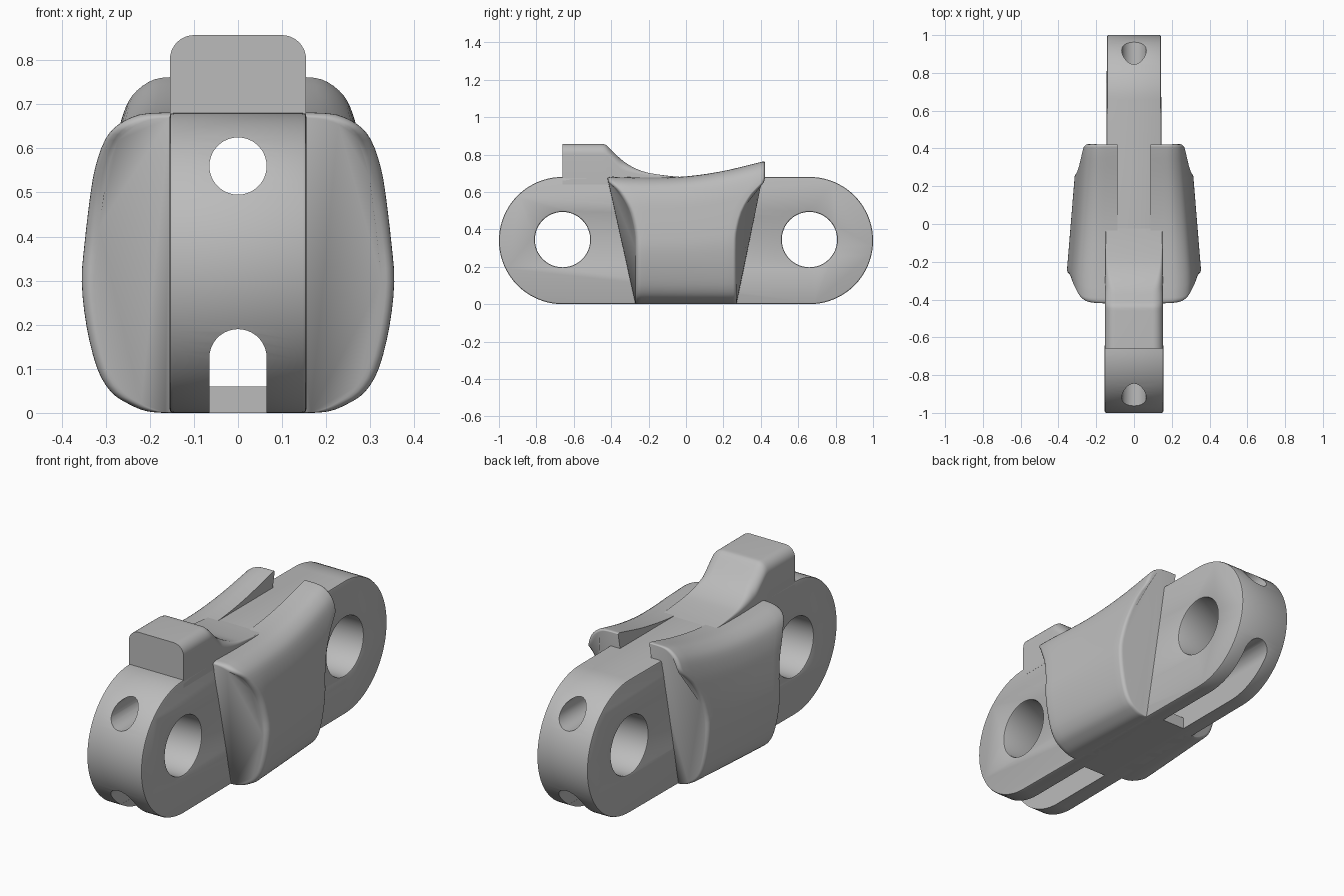
import bpy, bmesh, math
from mathutils import Vector

cube = bpy.data.objects.get("Cube")
if cube:
    bpy.data.objects.remove(cube, do_unlink=True)

steel = bpy.data.materials.new("plain_grey")
steel.use_nodes = True
steel.diffuse_color = (0.5, 0.5, 0.5, 1)
bsdf = next(n for n in steel.node_tree.nodes if n.type == 'BSDF_PRINCIPLED')
bsdf.inputs["Base Color"].default_value = (0.5, 0.5, 0.5, 1)


def make_object(name, bm):
    bmesh.ops.recalc_face_normals(bm, faces=bm.faces)
    mesh = bpy.data.meshes.new(name)
    bm.to_mesh(mesh)
    bm.free()
    obj = bpy.data.objects.new(name, mesh)
    mesh.materials.append(steel)
    bpy.context.scene.collection.objects.link(obj)
    return obj


def activate(obj):
    bpy.ops.object.select_all(action='DESELECT')
    obj.select_set(True)
    bpy.context.view_layer.objects.active = obj


def smooth(obj, angle=35):
    activate(obj)
    bpy.ops.object.shade_smooth_by_angle(angle=math.radians(angle))


def loft(name, rings):
    """Join closed rings of equal length and cap both ends."""
    bm = bmesh.new()
    rows = [[bm.verts.new(p) for p in ring] for ring in rings]
    n = len(rows[0])
    for a, b in zip(rows, rows[1:]):
        for i in range(n):
            j = (i + 1) % n
            bm.faces.new((a[i], a[j], b[j], b[i]))
    bm.faces.new(rows[0])
    bm.faces.new(rows[-1])
    return make_object(name, bm)


def arc(cx, cy, r, start, end, n):
    angles = [math.radians(start + (end - start) * i / n) for i in range(n + 1)]
    return [(cx + r * math.cos(a), cy + r * math.sin(a)) for a in angles]


def prism_x(name, pts, half):
    return loft(name, [[(x, y, z) for y, z in pts] for x in (-half, half)])


def prism_y(name, pts, y0, y1):
    return loft(name, [[(x, y, z) for x, z in pts] for y in (y0, y1)])


def interp(pts, t):
    """Smooth curve through (t, value) points."""
    if t <= pts[0][0]:
        return pts[0][1]
    for i, ((a, u), (b, v)) in enumerate(zip(pts, pts[1:])):
        if t <= b:
            def slope(k):
                lo, hi = max(k - 1, 0), min(k + 1, len(pts) - 1)
                return (pts[hi][1] - pts[lo][1]) / (pts[hi][0] - pts[lo][0])
            s, h = (t - a) / (b - a), b - a
            return (u * (1 + 2 * s) * (1 - s) ** 2 + v * s * s * (3 - 2 * s)
                    + h * slope(i) * s * (1 - s) ** 2 + h * slope(i + 1) * s * s * (s - 1))
    return pts[-1][1]


# Link body: rounded bar with two pin holes
R, PIN_Y = 0.34, 0.66
body = prism_x("link_body", arc(PIN_Y, R, R, -90, 90, 40) + arc(-PIN_Y, R, R, 90, 270, 40), 0.155)


def cut(cutter):
    cutter.hide_render = True
    mod = body.modifiers.new("cut", 'BOOLEAN')
    mod.operation = 'DIFFERENCE'
    mod.solver = 'EXACT'
    mod.object = cutter
    activate(body)
    bpy.ops.object.modifier_apply(modifier=mod.name)
    bpy.data.objects.remove(cutter, do_unlink=True)


for y in (-PIN_Y, PIN_Y):
    cut(prism_x("pin_cutter", arc(y, 0.345, 0.148, 0, 352.5, 47), 0.5))

# Softened rims
bevel = body.modifiers.new("rims", 'BEVEL')
bevel.width = 0.008
bevel.segments = 2
bevel.limit_method = 'ANGLE'
bevel.angle_limit = math.radians(50)
bpy.ops.object.modifier_apply(modifier=bevel.name)

# Upper round bore, lower arched channel and open slots at each end
B = 0.065
cut(prism_y("bore_cutter", arc(0, 0.56, B, 0, 350, 35), -1.2, 1.2))
cut(prism_y("channel_cutter", arc(0, 0.125, B, 0, 180, 18) + [(-B, 0.06), (B, 0.06)], -1.2, 1.2))
w = B - 0.0005
for s in (-1, 1):
    cut(prism_y("slot_cutter", [(w, 0.1), (-w, 0.1), (-w, -0.1), (w, -0.1)], s * 0.3, s * 1.2))

# Slight taper of the bar towards the back
for v in body.data.vertices:
    if abs(v.co.x) > 0.1:
        t = min(max((v.co.y + PIN_Y) / (2 * PIN_Y), 0), 1)
        v.co.x *= 1 - 0.075 * t
smooth(body)

# Top block with a long concave run-out
block_top = [(-0.45, 0.857), (-0.43, 0.853), (-0.4, 0.825), (-0.35, 0.777), (-0.3, 0.741),
             (-0.25, 0.717), (-0.2, 0.702), (-0.1, 0.687), (0, 0.678)]
rings = []
for y in [-PIN_Y] + [-0.46 + 0.46 * i / 32 for i in range(33)]:
    top, half = interp(block_top, y), 0.1545 - 0.006 * (y + PIN_Y)
    r = min(0.055, max(0.004, (top - 0.68) * 0.6))
    section = [(half, 0.64)] + arc(half - r, top - r, r, 0, 90, 8)
    section += [(-x, z) for x, z in reversed(section)]
    rings.append([(x, y, z) for x, z in section])
smooth(loft("top_block", rings))

# Side wings: curved outer skin, flared ends, top edge sweeping up to the back
wing_top = [(-0.42, 0.682), (-0.2, 0.677), (0, 0.683), (0.2, 0.712), (0.42, 0.765)]
section = [(0.17, 0), (0.21, 0.006), (0.25, 0.03), (0.29, 0.07), (0.322, 0.15), (0.346, 0.29),
           (0.357, 0.44), (0.35, 0.57), (0.336, 0.72), (0.324, 0.82), (0.302, 0.91),
           (0.272, 0.96), (0.225, 0.993), (0.17, 1)]
front_edge = [(0, -0.27), (0.5, -0.27), (0.6, -0.278), (0.74, -0.305), (0.88, -0.36),
              (0.96, -0.41), (1, -0.42)]
back_edge = [(0, 0.27), (0.48, 0.27), (0.56, 0.278), (0.68, 0.305), (0.79, 0.36),
             (0.855, 0.418), (0.9, 0.422), (1, 0.422)]
INNER = 0.088

# Subdivide the section with short straight steps along a smooth path
fine = []
for k in range(len(section) - 1):
    p = [Vector(section[min(max(k + d, 0), len(section) - 1)]) for d in (-1, 0, 1, 2)]
    for i in range(3):
        t = i / 3
        fine.append(p[1] + 0.5 * t * (p[2] - p[0] + t * (2 * p[0] - 5 * p[1] + 4 * p[2] - p[3]
                    + t * (3 * p[1] - p[0] - 3 * p[2] + p[3]))))
fine.append(Vector(section[-1]))
fine = [Vector((INNER, 0))] + fine + [Vector((INNER, 1))]

# Columns: rounded front edge, open span, rounded back edge
fillet = [(0.03 * (1 - math.cos(a)), 0.03 * (1 - math.sin(a)))
          for a in [math.pi / 2 * i / 5 for i in range(6)]]
columns = [("front", o, d) for o, d in fillet]
columns += [("span", i / 14, 0) for i in range(1, 14)]
columns += [("back", o * 0.6, d * 0.6) for o, d in reversed(fillet)]

for side, name in ((1, "left_wing"), (-1, "right_wing")):
    rings = []
    for kind, offset, drop in columns:
        ring = []
        for x, f in fine:
            f = min(max(f, 0), 1)
            yf, yb = interp(front_edge, f), interp(back_edge, f)
            if kind == "front":
                y = yf + offset
            elif kind == "back":
                y = yb - offset
            else:
                y = yf + 0.03 + offset * (yb - yf - 0.048)
            top = interp(wing_top, y)
            scale = min(1, 1 - 0.23 * (y + 0.27))
            reach = max(INNER, x * scale - drop * (x > INNER))
            z = f * top - drop * 0.4 * max(0, (f - 0.9) / 0.1)
            ring.append((side * reach, y, z))
        rings.append(ring)
    smooth(loft(name, rings), 40)
